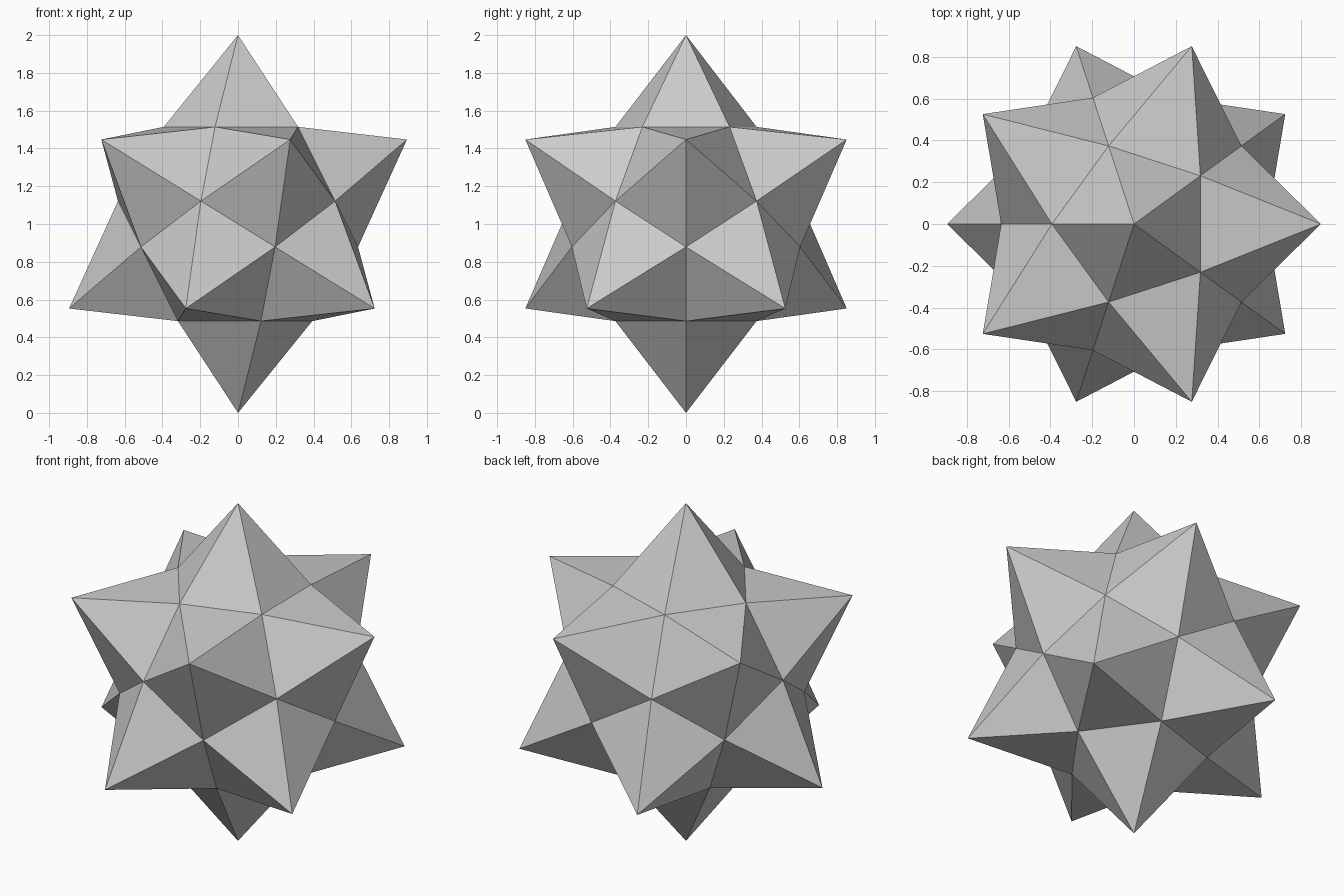
import bpy, bmesh
from mathutils import Vector

if "Cube" in bpy.data.objects:
    bpy.data.objects.remove(bpy.data.objects["Cube"])

INNER = 0.647            # radius of the valley corners (tips have radius 1)
CENTRE = Vector((0, 0, 1))

# Icosahedron gives the twelve tips; its face directions give the valley corners
ico = bmesh.new()
bmesh.ops.create_icosphere(ico, subdivisions=1, radius=1)
ico.normal_update()

star = bmesh.new()
tips = {v: star.verts.new(v.co.normalized() + CENTRE) for v in ico.verts}
valleys = {f: star.verts.new(f.calc_center_median().normalized() * INNER + CENTRE)
           for f in ico.faces}

# Each edge separates two valleys and carries one side of the spike at either end
for e in ico.edges:
    a, b = e.link_faces
    for v in e.verts:
        star.faces.new((tips[v], valleys[a], valleys[b]))
bmesh.ops.recalc_face_normals(star, faces=star.faces)

mesh = bpy.data.meshes.new("spiked_star")
star.to_mesh(mesh)
star.free()
ico.free()
bpy.context.collection.objects.link(bpy.data.objects.new("spiked_star", mesh))
